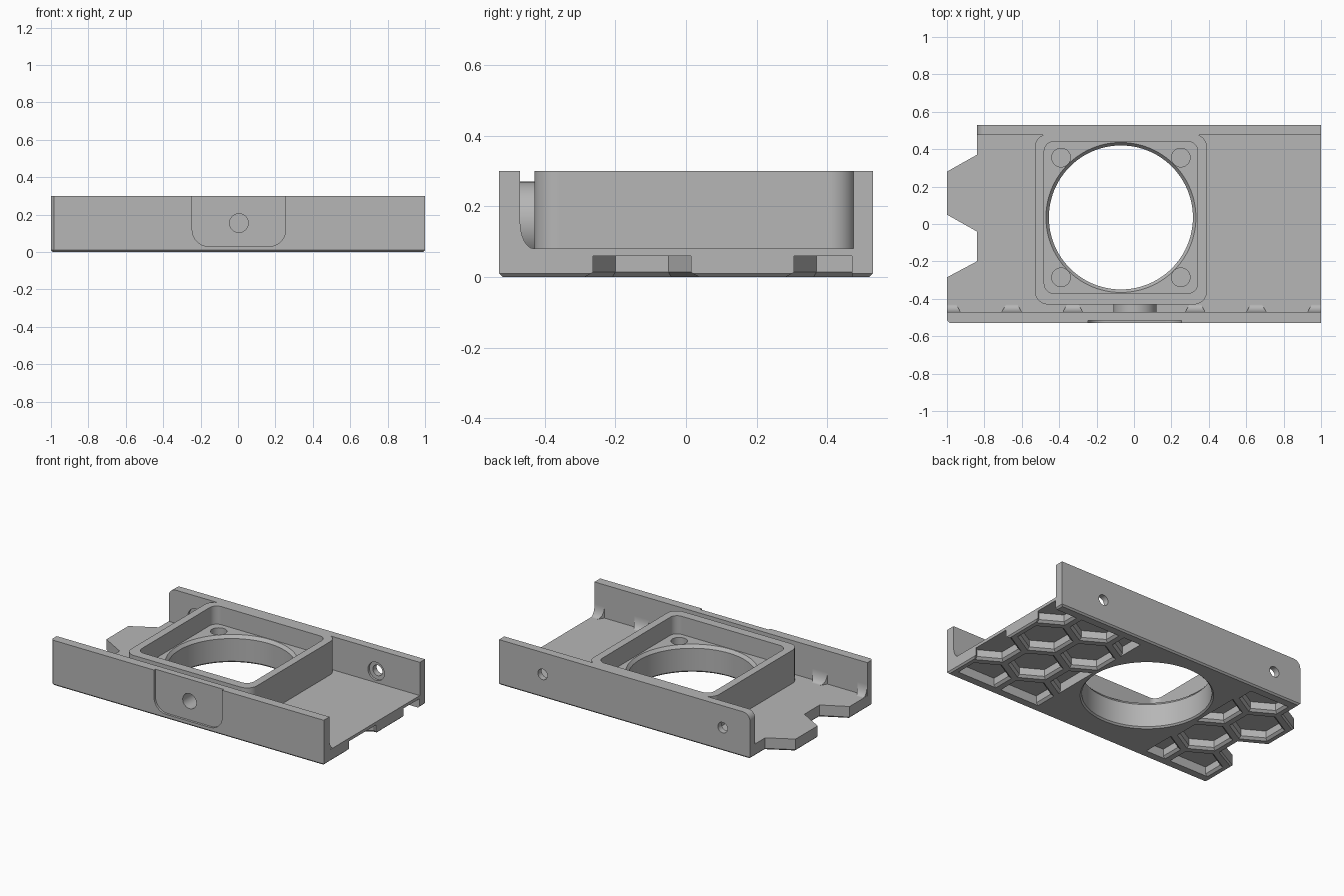
import bpy, bmesh, math
from mathutils import Vector

if "Cube" in bpy.data.objects:
    bpy.data.objects.remove(bpy.data.objects["Cube"], do_unlink=True)

grey = bpy.data.materials.new("plain_grey")
grey.use_nodes = True
GREY = (0.47, 0.47, 0.47, 1)
grey.diffuse_color = GREY
grey.node_tree.nodes["Principled BSDF"].inputs["Base Color"].default_value = GREY


def loft(bm, rings):
    """Closed solid through a list of equal-length point rings."""
    loops = [[bm.verts.new(p) for p in ring] for ring in rings]
    n = len(loops[0])
    faces = [bm.faces.new(loops[0]), bm.faces.new(loops[-1])]
    for a, b in zip(loops, loops[1:]):
        faces += [bm.faces.new((a[i], a[(i + 1) % n], b[(i + 1) % n], b[i])) for i in range(n)]
    bmesh.ops.recalc_face_normals(bm, faces=faces)


def up(pts, z):
    return [(u, v, z) for u, v in pts]


def along_y(pts, y):
    return [(u, y, v) for u, v in pts]


def circle(cx, cy, r, n=48, start=0.0):
    return [(cx + r * math.cos(start + math.tau * i / n),
             cy + r * math.sin(start + math.tau * i / n)) for i in range(n)]


def rounded(x0, x1, y0, y1, r, n=10):
    pts = []
    for q, (cx, cy) in enumerate([(x1 - r, y1 - r), (x0 + r, y1 - r), (x0 + r, y0 + r), (x1 - r, y0 + r)]):
        for i in range(n + 1):
            a = math.pi / 2 * (q + i / n)
            pts.append((cx + r * math.cos(a), cy + r * math.sin(a)))
    return pts


def make(name, bm):
    mesh = bpy.data.meshes.new(name)
    bm.to_mesh(mesh)
    bm.free()
    mesh.materials.append(grey)
    ob = bpy.data.objects.new(name, mesh)
    bpy.context.collection.objects.link(ob)
    return ob


def combine(target, operation, *solids):
    """Boolean a group of separate lofted solids into the target."""
    bm = bmesh.new()
    for rings in solids:
        loft(bm, rings)
    combine_mesh(target, operation, bm)


def combine_mesh(target, operation, bm):
    tool = make("helper", bm)
    tool.hide_render = True
    mod = target.modifiers.new("join", "BOOLEAN")
    mod.operation, mod.object, mod.solver = operation, tool, "EXACT"
    bpy.context.view_layer.objects.active = target
    bpy.ops.object.modifier_apply(modifier=mod.name)
    bpy.data.objects.remove(tool, do_unlink=True)


# Tray outline with honeycomb notches on one end, chamfered underneath
outline = [(1, -.53), (1, .53), (-.84, .53), (-.84, .37), (-1, .28), (-1, .05),
           (-.84, -.04), (-.84, -.2), (-1, -.285), (-1, -.515), (-.985, -.53)]
bm = bmesh.new()
loft(bm, [up(outline, 0), up(outline, .3)])
low = [e for e in bm.edges if all(v.co.z < .001 for v in e.verts)]
bmesh.ops.bevel(bm, geom=low, offset=.01, segments=1, affect="EDGES")
tray = make("mounting_tray", bm)

# Open channel between the two side walls
channel = [(-1.1, -.47), (1.1, -.47), (1.1, .475), (-1.1, .475)]
combine(tray, "DIFFERENCE", [up(channel, .08), up(channel, .4)])

# Square fan frame and screw boss
frame = rounded(-.53, .39, -.43, .48, .07)
combine(tray, "UNION", [up(frame, .05), up(frame, .3)])
boss = circle(.005, .155, .115)
combine(tray, "UNION", [along_y(boss, -.48), along_y(boss, -.42)])

# Small flared gussets along the front wall
PITCH = .327
curve = [(-.48, .07), (-.48, .155)]
curve += [(-.43 - .04 * math.cos(a), .155 - .075 * math.sin(a))
          for a in [math.pi / 2 * i / 6 for i in range(7)]]
curve.append((-.43, .07))
gussets = []
for k in (-3, -2, -1, 1, 2, 3):
    rings = []
    for side in (-1, 1):
        ring = []
        for y, z in curve:
            x = k * PITCH + side * (.03 + .6 * (-.43 - y))
            ring.append((max(-.999, min(.999, x)), y, z))
        rings.append(ring)
    gussets.append(rings)
combine(tray, "UNION", *gussets)

# Fan seat, air opening and blind corner holes
CX, CY, SEAT = -.07, .035, .18
seat = rounded(-.48, .34, -.37, .44, .05)
combine(tray, "DIFFERENCE", [up(seat, SEAT), up(seat, .4)])
opening = [(.40, -.005), (.385, .01), (.385, SEAT - .02), (.405, SEAT + .005)]
combine(tray, "DIFFERENCE", [up(circle(CX, CY, r, 96), z) for r, z in opening])
holes = [circle(CX + sx * .32, CY + sy * .32, .05, 32) for sx in (-1, 1) for sy in (-1, 1)]
combine(tray, "DIFFERENCE", *[[up(h, .08), up(h, .25)] for h in holes])

# Front recess and its screw hole
recess = rounded(-.245, .255, .03, .5, .09)
combine(tray, "DIFFERENCE", [along_y(recess, -.56), along_y(recess, -.515)])
screw = circle(.005, .155, .05, 32)
combine(tray, "DIFFERENCE", [along_y(screw, -.56), along_y(screw, -.4)])

# Back wall screw holes, counterbored from inside
bores = []
for x in (-.64, .68):
    stages = [(.06, .46), (.06, .49), (.035, .491), (.035, .55)]
    bores.append([along_y(circle(x, .155, r, 32), y) for r, y in stages])
combine(tray, "DIFFERENCE", *bores)

# Rounded upper corner of the back wall
arc = [(-.79 - .05 * math.cos(a), .25 + .05 * math.sin(a))
       for a in [math.pi / 2 * i / 8 for i in range(9)]]
corner = [(-.86, .32), (-.86, .25)] + arc + [(-.79, .32)]
combine(tray, "DIFFERENCE", [along_y(corner, .46), along_y(corner, .56)])

# Honeycomb pockets underneath, trimmed at the walls and the fan frame
pockets = bmesh.new()
for row, y in enumerate((-.41, -.125, .16, .445)):
    shift = .5 if row % 2 == 0 else 0
    for k in range(-3, 4):
        x = (k + shift) * PITCH
        if x > 1.05 or x < -.9 or -.4 < x < .3:
            continue
        hexagon = bmesh.new()
        loft(hexagon, [up(circle(x, y, r, 6, math.pi / 6), z)
                       for r, z in ((.172, -.004), (.15, .014), (.15, .06))])
        trims = [((0, -.47, 0), (0, -1, 0)), ((0, .47, 0), (0, 1, 0))]
        trims.append(((.345, 0, 0), (-1, 0, 0)) if x > 0 else ((-.49, 0, 0), (1, 0, 0)))
        for co, no in trims:
            geom = hexagon.verts[:] + hexagon.edges[:] + hexagon.faces[:]
            bmesh.ops.bisect_plane(hexagon, geom=geom, plane_co=Vector(co),
                                   plane_no=Vector(no), clear_outer=True)
            bmesh.ops.holes_fill(hexagon, edges=hexagon.edges[:])
        bmesh.ops.recalc_face_normals(hexagon, faces=hexagon.faces[:])
        part = bpy.data.meshes.new("pocket")
        hexagon.to_mesh(part)
        hexagon.free()
        pockets.from_mesh(part)
        bpy.data.meshes.remove(part)
combine_mesh(tray, "DIFFERENCE", pockets)

# Smooth the round parts, keep the edges crisp
bpy.ops.object.select_all(action="DESELECT")
tray.select_set(True)
bpy.context.view_layer.objects.active = tray
bpy.ops.object.shade_smooth_by_angle(angle=math.radians(25))
weighted = tray.modifiers.new("even_normals", "WEIGHTED_NORMAL")
weighted.keep_sharp = True
